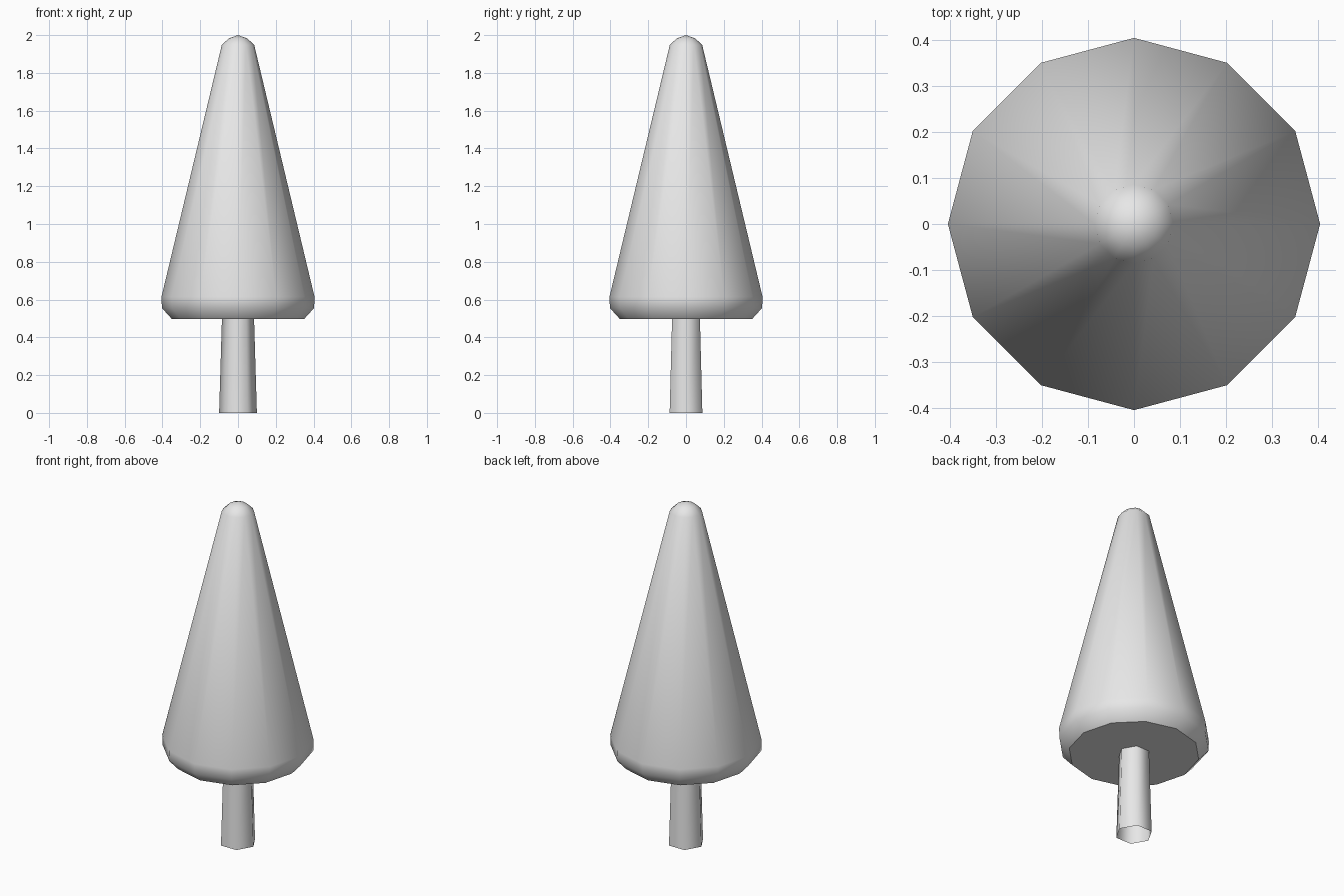
import bpy
import bmesh
from math import cos, sin, tau

cube = bpy.data.objects.get("Cube")
if cube:
    bpy.data.objects.remove(cube, do_unlink=True)

# One plain grey material
GREY = (0.8, 0.8, 0.8, 1.0)
grey = bpy.data.materials.new("plain_grey")
grey.use_nodes = True
grey.diffuse_color = GREY
grey.node_tree.nodes["Principled BSDF"].inputs["Base Color"].default_value = GREY


def lathe(name, profile, sides, tip=None, floor=False):
    """Stack rings of (radius, z), with an optional pointed tip and flat floor."""
    bm = bmesh.new()
    rings = [[bm.verts.new((r * cos(tau * i / sides), r * sin(tau * i / sides), z))
              for i in range(sides)] for r, z in profile]
    for low, high in zip(rings, rings[1:]):
        for i in range(sides):
            j = (i + 1) % sides
            bm.faces.new((low[i], low[j], high[j], high[i]))
    if tip is not None:
        apex = bm.verts.new((0, 0, tip))
        for i in range(sides):
            bm.faces.new((rings[-1][i], rings[-1][(i + 1) % sides], apex))
    for face in bm.faces:
        face.smooth = True
    if floor:
        base = bm.faces.new(rings[0][::-1])
        for edge in base.edges:
            edge.smooth = False  # crisp lower rim
    mesh = bpy.data.meshes.new(name)
    bm.to_mesh(mesh)
    bm.free()
    mesh.materials.append(grey)
    obj = bpy.data.objects.new(name, mesh)
    bpy.context.collection.objects.link(obj)
    return obj


# Six-sided trunk, open at the ground
lathe("trunk", [(0.1, 0), (0.085, 0.5)], 6)

# Twelve-sided crown with a rounded skirt and a rounded tip
lathe("crown", [(0.35, 0.497), (0.403, 0.555), (0.405, 0.615),
                (0.086, 1.947), (0.05, 1.982)], 12, tip=2.0, floor=True)
